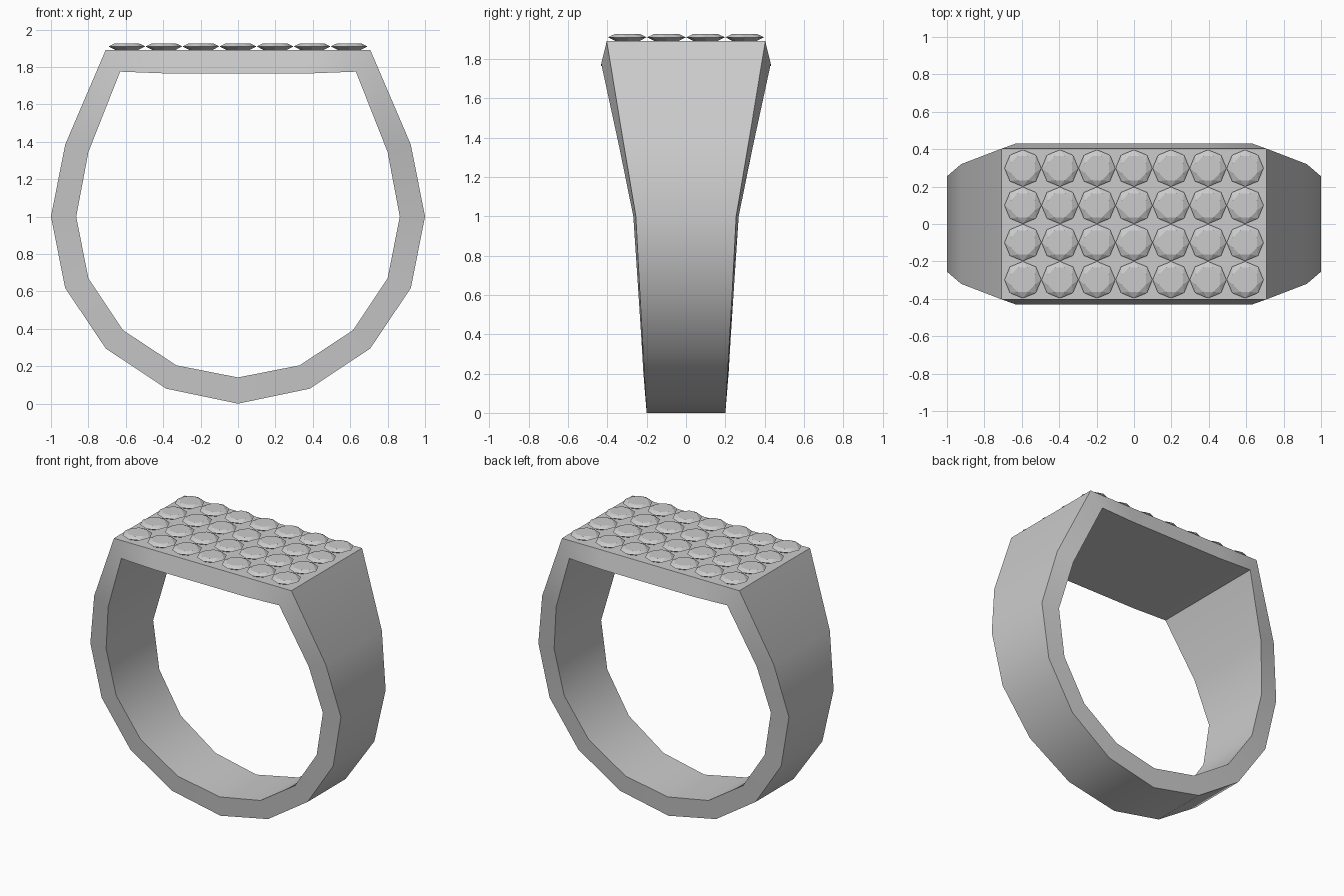
import bpy, bmesh, math

if "Cube" in bpy.data.objects:
    bpy.data.objects.remove(bpy.data.objects["Cube"])

# Band: stations from bottom up the right side
# (outer x, outer z, outer half width, inner x, inner z, inner half width)
half = [
    (0.0, 0.0, 0.200, 0.0, 0.14, 0.210),
    (0.383, 0.08, 0.205, 0.33, 0.205, 0.217),
    (0.707, 0.295, 0.217, 0.615, 0.393, 0.228),
    (0.924, 0.618, 0.235, 0.80, 0.67, 0.246),
    (1.0, 1.0, 0.255, 0.865, 1.0, 0.268),
    (0.924, 1.385, 0.320, 0.80, 1.345, 0.338),
    (0.708, 1.89, 0.403, 0.63, 1.775, 0.431),
    (0.383, 1.89, 0.403, 0.37, 1.765, 0.431),
    (0.0, 1.89, 0.403, 0.0, 1.765, 0.431),
]
mirrored = [(-a, b, c, -d, e, f) for a, b, c, d, e, f in half[-2:0:-1]]
bm = bmesh.new()
rings = []
for ox, oz, ow, ix, iz, iw in half + mirrored:
    pts = [(ox, -ow, oz), (ox, ow, oz), (ix, iw, iz), (ix, -iw, iz)]
    rings.append([bm.verts.new(p) for p in pts])
for i, a in enumerate(rings):
    b = rings[(i + 1) % len(rings)]
    for k in range(4):
        m = (k + 1) % 4
        bm.faces.new((a[k], b[k], b[m], a[m]))
bmesh.ops.recalc_face_normals(bm, faces=bm.faces)
mesh = bpy.data.meshes.new("ring_band")
bm.to_mesh(mesh)
bm.free()
band = bpy.data.objects.new("ring_band", mesh)
bpy.context.collection.objects.link(band)
bpy.context.view_layer.objects.active = band
band.select_set(True)
bpy.ops.object.shade_smooth_by_angle(angle=math.radians(30))

# Cut stone: octagonal girdle, twisted flat table, pointed underside
bm = bmesh.new()


def octagon(r, z, turn):
    return [bm.verts.new((r * math.cos((i + turn) * math.pi / 4),
                          r * math.sin((i + turn) * math.pi / 4), z)) for i in range(8)]


girdle = octagon(0.0985, 0.020, 0)
table = octagon(0.070, 0.036, 0.5)
tip = bm.verts.new((0, 0, -0.03))
bm.faces.new(table)
for i in range(8):
    j = (i + 1) % 8
    bm.faces.new((girdle[i], girdle[j], table[i]))
    bm.faces.new((girdle[j], table[j], table[i]))
    bm.faces.new((girdle[j], girdle[i], tip))
bmesh.ops.recalc_face_normals(bm, faces=bm.faces)
stone_mesh = bpy.data.meshes.new("stone")
bm.to_mesh(stone_mesh)
bm.free()

# Grid of stones across the flat top
for row in range(4):
    for col in range(7):
        stone = bpy.data.objects.new(f"stone_{row}_{col}", stone_mesh)
        stone.location = ((col - 3) * 0.198, (row - 1.5) * 0.199, 1.89)
        bpy.context.collection.objects.link(stone)
